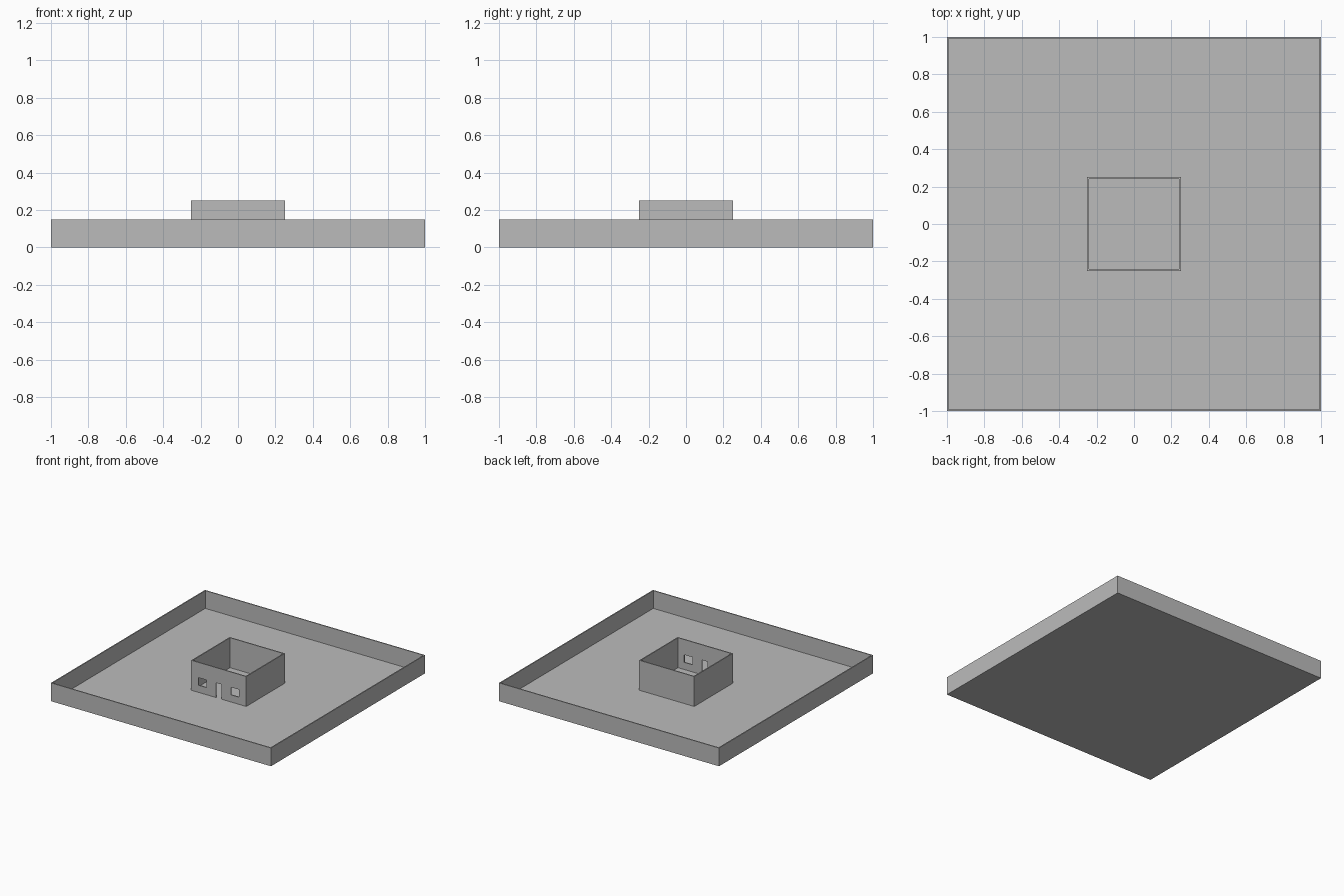
import bpy
import bmesh

if "Cube" in bpy.data.objects:
    bpy.data.objects.remove(bpy.data.objects["Cube"])

WALL = 0.0125    # wall thickness
FLOOR = 0.004    # ground slab thickness

grey = bpy.data.materials.new("plain grey")
grey.diffuse_color = (0.5, 0.5, 0.5, 1)
grey.use_nodes = True
grey.node_tree.nodes["Principled BSDF"].inputs["Base Color"].default_value = grey.diffuse_color


def finish(bm, name):
    bmesh.ops.recalc_face_normals(bm, faces=bm.faces)
    mesh = bpy.data.meshes.new(name)
    bm.to_mesh(mesh)
    bm.free()
    mesh.materials.append(grey)
    obj = bpy.data.objects.new(name, mesh)
    bpy.context.collection.objects.link(obj)
    return obj


def add_box(bm, x0, x1, y0, y1, z0, z1):
    verts = bmesh.ops.create_cube(bm, size=1)["verts"]
    for v in verts:
        v.co = ((x0 + x1) / 2 + v.co.x * (x1 - x0),
                (y0 + y1) / 2 + v.co.y * (y1 - y0),
                (z0 + z1) / 2 + v.co.z * (z1 - z0))


def open_tray(name, half, base, top, inner_floor):
    """Square box whose top is inset and sunk, leaving a thin wall."""
    bm = bmesh.new()
    add_box(bm, -half, half, -half, half, base, top)
    lid = max(bm.faces, key=lambda f: f.calc_center_median().z)
    bmesh.ops.inset_region(bm, faces=[lid], thickness=WALL)
    sunk = bmesh.ops.extrude_face_region(bm, geom=[lid])["geom"]
    for v in sunk:
        if isinstance(v, bmesh.types.BMVert):
            v.co.z = inner_floor
    if lid.is_valid:
        bmesh.ops.delete(bm, geom=[lid], context="FACES")
    return finish(bm, name)


# Walled yard and roofless house
open_tray("walled_yard", 1.0, 0, 0.15, FLOOR)
house = open_tray("house_walls", 0.25, 0.001, 0.25, FLOOR)

# Door and two windows cut through the front wall
bm = bmesh.new()
y0, y1 = -0.25 - 0.02, -0.25 + WALL + 0.02
add_box(bm, -0.025, 0.025, y0, y1, FLOOR, 0.125)
for x in (-0.1475, 0.1475):
    add_box(bm, x - 0.0375, x + 0.0375, y0, y1, 0.0625, 0.125)
cutter = finish(bm, "opening_cutter")
cutter.hide_render = True
cutter.hide_viewport = True

cut = house.modifiers.new("openings", "BOOLEAN")
cut.object = cutter
cut.operation = "DIFFERENCE"
cut.solver = "EXACT"
